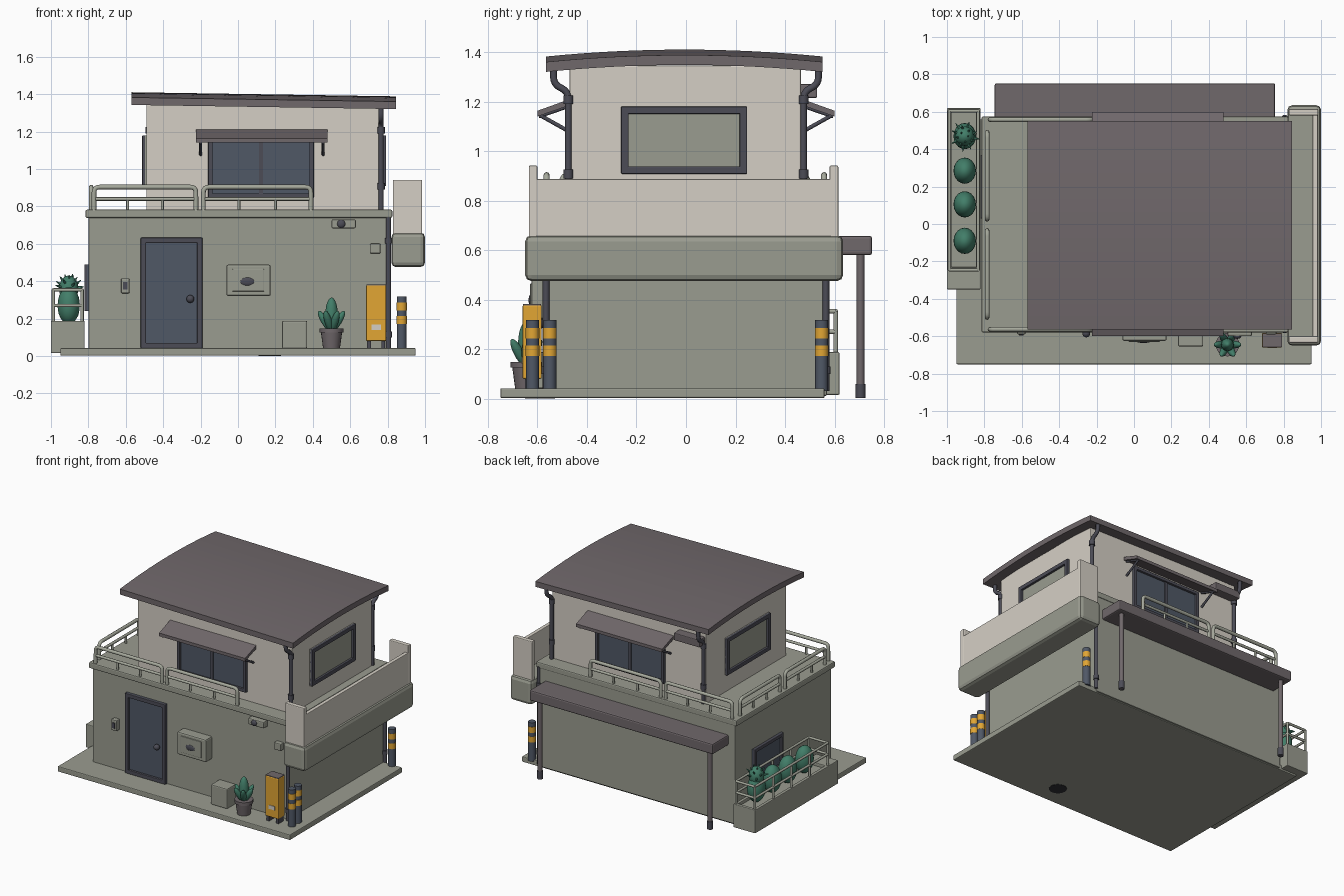
import bpy, bmesh, math
from mathutils import Vector

if "Cube" in bpy.data.objects:
    bpy.data.objects.remove(bpy.data.objects["Cube"])

def material(name, r, g, b):
    m = bpy.data.materials.new(name)
    lin = [((c / 255 + 0.055) / 1.055) ** 2.4 for c in (r, g, b)]
    m.diffuse_color = (*lin, 1)
    m.use_nodes = True
    m.node_tree.nodes["Principled BSDF"].inputs["Base Color"].default_value = m.diffuse_color
    return m

WALL = material("grey green plaster", 154, 156, 144)
CREAM = material("cream plaster", 213, 207, 197)
ROOF = material("roof purple grey", 112, 104, 107)
DARK = material("dark frame", 76, 76, 86)
GLASS = material("blue grey glass", 80, 88, 102)
YELLOW = material("warm yellow", 226, 166, 52)
GREEN = material("plant green", 66, 126, 105)
RAIL = material("pale grey green rail", 166, 169, 156)
BLACK = material("near black", 48, 48, 52)

def finish(name, bm, mat, smooth=False):
    bmesh.ops.recalc_face_normals(bm, faces=bm.faces)
    me = bpy.data.meshes.new(name)
    bm.to_mesh(me)
    bm.free()
    me.materials.append(mat)
    ob = bpy.data.objects.new(name, me)
    bpy.context.collection.objects.link(ob)
    for p in me.polygons:
        p.use_smooth = smooth
    return ob

def box(name, x, y, z, mat, bevel=0.0):
    bm = bmesh.new()
    bmesh.ops.create_cube(bm, size=1)
    for v in bm.verts:
        v.co = [(a + b) / 2 + c * abs(b - a) for (a, b), c in zip((x, y, z), v.co)]
    if bevel:
        bmesh.ops.bevel(bm, geom=bm.edges[:], offset=bevel, segments=2, profile=0.5, affect='EDGES')
    return finish(name, bm, mat)

def cyl(name, x, y, z0, z1, r0, r1, mat, n=20):
    bm = bmesh.new()
    bmesh.ops.create_cone(bm, cap_ends=True, segments=n, radius1=r0, radius2=r1, depth=z1 - z0)
    bmesh.ops.translate(bm, verts=bm.verts, vec=(x, y, (z0 + z1) / 2))
    ob = finish(name, bm, mat, True)
    for p in ob.data.polygons:
        p.use_smooth = len(p.vertices) == 4
    return ob

def blob(name, loc, scale, mat, rot=(0, 0, 0)):
    bm = bmesh.new()
    bmesh.ops.create_icosphere(bm, subdivisions=3, radius=1)
    ob = finish(name, bm, mat, True)
    ob.location, ob.scale, ob.rotation_euler = loc, scale, rot
    return ob

def tube(name, pts, r, mat, bend=0.0):
    pts = [Vector(p) for p in pts]
    path = [pts[0]]
    for a, b, c in zip(pts, pts[1:], pts[2:]):
        if bend:
            p, q = b + (a - b).normalized() * bend, b + (c - b).normalized() * bend
            path += [p.lerp(b, t).lerp(b.lerp(q, t), t) for t in (0, .25, .5, .75, 1)]
        else:
            path.append(b)
    path.append(pts[-1])
    cu = bpy.data.curves.new(name, 'CURVE')
    cu.dimensions, cu.bevel_depth, cu.bevel_resolution, cu.use_fill_caps = '3D', r, 2, True
    sp = cu.splines.new('POLY')
    sp.points.add(len(path) - 1)
    for s, p in zip(sp.points, path):
        s.co = (*p, 1)
    cu.materials.append(mat)
    ob = bpy.data.objects.new(name, cu)
    bpy.context.collection.objects.link(ob)
    return ob

def side_box(name, side, u, d, z, mat, bevel=0.0):
    # u runs along the wall, d is the distance outwards from the centre
    s = -1 if side[0] == '-' else 1
    dd = sorted((s * d[0], s * d[1]))
    return box(name, *((dd, u) if side[1] == 'x' else (u, dd)), z, mat, bevel)

def window(name, side, u, z, wall, glass, w=0.03, mullion=False):
    side_box(name + "_pane", side, u, (wall - 0.02, wall + 0.006), z, glass)
    d = (wall - 0.02, wall + 0.022)
    for i, e in enumerate(((u[0], u[0] + w), (u[1] - w, u[1]))):
        side_box(f"{name}_jamb_{i}", side, e, d, z, DARK, 0.004)
    for i, e in enumerate(((z[0], z[0] + w), (z[1] - w, z[1]))):
        side_box(f"{name}_bar_{i}", side, u, d, e, DARK, 0.004)
    if mullion:
        m = sum(u) / 2
        side_box(name + "_mullion", side, (m - .01, m + .01), (wall, wall + 0.014), z, DARK)

# main masses
box("base_slab", (-.95, .95), (-.75, .56), (.002, .042), WALL, .006)
cyl("underside_drain", .17, -.59, 0, .004, .06, .06, BLACK)
box("lower_storey", (-.80, .80), (-.555, .57), (.01, .75), WALL, .008)
box("terrace_slab", (-.815, .825), (-.58, .575), (.738, .782), WALL, .008)
box("upper_storey", (-.49, .77), (-.47, .465), (.77, 1.345), CREAM, .006)

# curved and slightly sloping roof
bm = bmesh.new()
N, ends = 16, []
for x, dz in ((-.57, .022), (.845, 0)):
    arc = [(-.565 + 1.117 * i / N, .028 * (1 - (2 * i / N - 1) ** 2)) for i in range(N + 1)]
    ring = [(y, 1.36 + h) for y, h in arc] + [(y, 1.32 + h) for y, h in reversed(arc)]
    ends.append([bm.verts.new((x, y, z + dz)) for y, z in ring])
M = len(ends[0])
for i in range(M):
    bm.faces.new((ends[0][i], ends[0][(i + 1) % M], ends[1][(i + 1) % M], ends[1][i]))
for e in ends:
    bm.faces.new(e)
finish("curved_roof", bm, ROOF)

# upper windows with sloping awnings on front and back
for side, s in (('-y', -1), ('+y', 1)):
    tag = "front" if s < 0 else "back"
    window(tag + "_window", side, (-.16, .405), (.845, 1.165), .467, GLASS, .024, True)
    bm = bmesh.new()
    sec = [(.455, 1.215), (.60, 1.163), (.60, 1.14), (.455, 1.19)]
    a, b = [[bm.verts.new((x, s * y, z)) for y, z in sec] for x in (-.225, .478)]
    for i in range(4):
        j = (i + 1) % 4
        bm.faces.new((a[i], a[j], b[j], b[i]))
    bm.faces.new(a)
    bm.faces.new(b)
    finish(tag + "_awning", bm, ROOF)
    for x in (-.2, .455):
        tube(tag + "_awning_strut", [(x, s * .59, 1.145), (x, s * .465, 1.075)], .008, DARK)
        tube(tag + "_awning_arm", [(x, s * .595, 1.14), (x, s * .465, 1.185)], .008, DARK)
for side, wall in (('+x', .77), ('-x', .49)):
    window("end_window", side, (-.262, .247), (.908, 1.18), wall, WALL, .03)
window("lower_end_window", '-x', (.03, .37), (.24, .49), .80, GLASS, .025)
box("back_wall_unit", (-.48, -.27), (.45, .53), (1.215, 1.27), ROOF, .006)

# downpipes
for x, s in ((.765, -1), (.765, 1), (-.475, 1)):
    tube("upper_downpipe", [(x, s * .535, 1.34), (x, s * .535, 1.27), (x, s * .475, 1.24),
                            (x, s * .475, .77)], .014, DARK, .03)
    for z in (.89, 1.19):
        cyl("pipe_collar", x, s * .475, z, z + .035, .02, .02, DARK, 12)
for y in (-.565, .565):
    tube("lower_downpipe", [(.805, y, .03), (.805, y, .75)], .014, DARK)
    for z in (.1, .6):
        cyl("pipe_collar", .805, y, z, z + .03, .019, .019, DARK, 12)

# terrace railings: hoops with a middle rail
def hoop(p, q):
    p, q = Vector(p), Vector(q)
    up = Vector((0, 0, .128))
    tube("railing_hoop", [p, p + up, q + up, q], .0125, RAIL, .03)
    tube("railing_middle", [p + up * .5, q + up * .5], .010, RAIL)
    for t in (.33, .67):
        m = p.lerp(q, t)
        tube("railing_foot", [m, m + up * .5], .008, RAIL)

for y in (-.563, .558):
    for x0, x1 in ((-.77, -.225), (-.185, .39)):
        hoop((x0, y, .775), (x1, y, .775))
for y0, y1 in ((-.5, -.035), (.025, .49)):
    hoop((-.785, y0, .775), (-.785, y1, .775))

# side balcony
box("balcony_base", (.82, 1.0), (-.65, .635), (.475, .66), WALL, .025)
box("balcony_panel", (.955, .983), (-.61, .59), (.65, .887), CREAM, .004)
for y0, y1 in ((-.635, -.6), (.58, .615)):
    box("balcony_end_wall", (.828, .985), (y0, y1), (.65, .942), CREAM, .006)

# rear canopy with two posts
box("rear_canopy", (-.745, .755), (.56, .752), (.58, .657), ROOF, .01)
for x in (-.69, .70):
    cyl("canopy_post", x, .705, .002, .59, .016, .016, ROOF, 14)
    cyl("canopy_post_foot", x, .705, .002, .06, .02, .02, DARK, 14)

# front door and wall fittings
window("door", '-y', (-.52, -.19), (.042, .632), .557, GLASS, .028)
blob("door_knob", (-.255, -.585, .305), (.021, .021, .021), DARK)
box("intercom_panel", (-.062, .175), (-.625, -.54), (.32, .488), WALL, .01)
box("intercom_face", (-.03, .14), (-.63, -.62), (.345, .465), WALL, .004)
blob("intercom_button", (.05, -.628, .398), (.038, .008, .022), DARK)
box("small_meter", (-.625, -.58), (-.59, -.54), (.335, .415), WALL, .006)
box("small_meter_face", (-.614, -.591), (-.595, -.588), (.355, .395), DARK)
box("camera_body", (.50, .63), (-.60, -.54), (.682, .73), WALL, .008)
blob("camera_lens", (.552, -.60, .706), (.022, .014, .022), DARK)
box("wall_junction_box", (.705, .762), (-.59, -.54), (.548, .60), WALL, .006)
box("front_crate", (.235, .37), (-.655, -.55), (.04, .188), WALL, .008)

# yellow cabinet
box("cabinet", (.685, .792), (-.66, -.583), (.08, .378), YELLOW, .005)
box("cabinet_lid", (.687, .79), (-.658, -.585), (.375, .382), ROOF)
box("cabinet_label", (.715, .765), (-.664, -.655), (.14, .168), CREAM)
for x in (.70, .777):
    box("cabinet_leg", (x - .01, x + .01), (-.65, -.593), (.035, .085), DARK)

# striped bollards
for y in (-.62, -.55, .548):
    cyl("bollard", .875, y, .03, .317, .026, .026, GLASS)
    for z in (.172, .243):
        cyl("bollard_band", .875, y, z, z + .042, .0275, .0275, YELLOW)

# potted plant
cyl("pot", .5, -.645, .04, .135, .045, .058, ROOF)
cyl("pot_rim", .5, -.645, .125, .148, .063, .063, ROOF)
blob("pot_plant_centre", (.5, -.645, .215), (.034, .034, .098), GREEN)
for i in range(6):
    a = i * math.pi / 3
    blob("pot_plant_leaf", (.5 + .035 * math.cos(a), -.645 + .035 * math.sin(a), .185),
         (.02, .02, .065), GREEN, (0, .55, a))

# side planter with guard rail and shrubs
for name, x, y in (("outer", (-1, -.975), (-.35, .62)), ("inner", (-.845, -.82), (-.35, .62)),
                   ("front", (-1, -.82), (-.35, -.23)), ("back", (-1, -.82), (.595, .62))):
    box(f"planter_{name}_wall", x, y, (.015, .188), WALL, .005)
box("planter_fill", (-.98, -.84), (-.24, .6), (.015, .165), WALL)
corners = [(-.987, -.245), (-.833, -.245), (-.833, .605), (-.987, .605)]
for z in (.27, .353):
    for p, q in zip(corners, corners[1:] + corners[:1]):
        tube("planter_rail", [(*p, z), (*q, z)], .009, RAIL)
for x in (-.987, -.833):
    for i in range(5):
        y = -.245 + .85 * i / 4
        tube("planter_rail_post", [(x, y, .17), (x, y, .355)], .009, RAIL)
for y in (-.09, .105, .285, .47):
    blob("shrub", (-.905, y, .27), (.06, .07, .1), GREEN)
blob("tall_shrub", (-.905, .47, .36), (.052, .052, .07), GREEN)
for i in range(16):
    a, t = i * 2.4, .25 + 1.4 * i / 16
    d = Vector((math.sin(t) * math.cos(a), math.sin(t) * math.sin(a), math.cos(t)))
    c = cyl("shrub_spike", 0, 0, 0, .085, .02, .002, GREEN, 6)
    c.location = (-.905, .47, .355)
    c.rotation_euler = d.to_track_quat('Z', 'Y').to_euler()
